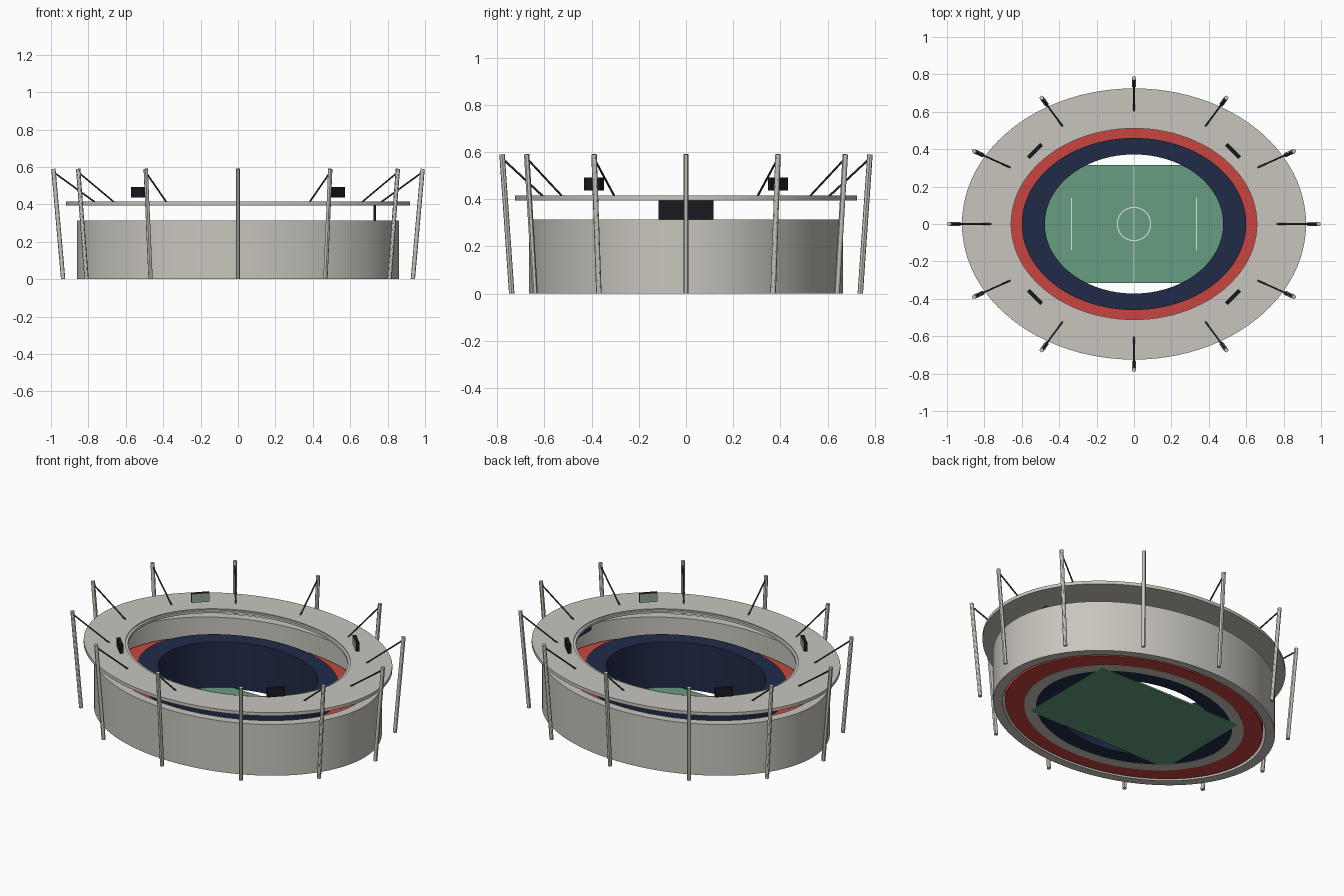
import bpy, bmesh, math
from mathutils import Vector, Matrix

if "Cube" in bpy.data.objects:
    bpy.data.objects.remove(bpy.data.objects["Cube"])

def mat(name, r, g, b):
    m = bpy.data.materials.new(name)
    m.diffuse_color = (r, g, b, 1)
    m.use_nodes = True
    m.node_tree.nodes["Principled BSDF"].inputs["Base Color"].default_value = m.diffuse_color
    return m

CONCRETE = mat("concrete", .58, .56, .51)
RED = mat("red_seats", .58, .06, .05)
NAVY = mat("navy_seats", .015, .024, .066)
GREEN = mat("grass", .135, .335, .22)
WHITE = mat("line_paint", .75, .77, .72)
STEEL = mat("cable_steel", .05, .06, .075)
BLACK = mat("black_casing", .009, .009, .014)
LAMP = mat("lamp_face", .32, .37, .32)
SCREEN = mat("screen_blue", .015, .03, .10)

def finish(name, bm, *mats, smooth=True):
    bmesh.ops.recalc_face_normals(bm, faces=bm.faces)
    me = bpy.data.meshes.new(name)
    bm.to_mesh(me)
    bm.free()
    for m in mats:
        me.materials.append(m)
    if smooth:
        me.shade_smooth()
        me.set_sharp_from_angle(angle=math.radians(30))
    ob = bpy.data.objects.new(name, me)
    bpy.context.collection.objects.link(ob)
    return ob

def ring(name, outer, inner, z0, z1, m, n=96):
    """Elliptical ring with a rectangular section."""
    bm = bmesh.new()
    loops = []
    for (a, b), z in ((outer, z0), (outer, z1), (inner, z1), (inner, z0)):
        loops.append([bm.verts.new((a * math.cos(2 * math.pi * i / n),
                                    b * math.sin(2 * math.pi * i / n), z)) for i in range(n)])
    for k in range(4):
        p, q = loops[k], loops[(k + 1) % 4]
        for i in range(n):
            j = (i + 1) % n
            bm.faces.new((p[i], p[j], q[j], q[i]))
    return finish(name, bm, m)

def box(name, centre, size, *mats, turn=0):
    """Box; a second material goes on its local -x face."""
    bm = bmesh.new()
    bmesh.ops.create_cube(bm, size=1, matrix=Matrix.Diagonal((*size, 1)))
    bm.normal_update()
    if len(mats) > 1:
        for f in bm.faces:
            if f.normal.x < -.9:
                f.material_index = 1
    bm.transform(Matrix.Translation(centre) @ Matrix.Rotation(turn, 4, 'Z'))
    return finish(name, bm, *mats, smooth=False)

def rod(name, a, b, r, m, sides=12):
    a, b = Vector(a), Vector(b)
    d = b - a
    bm = bmesh.new()
    bmesh.ops.create_cone(bm, cap_ends=True, segments=sides, radius1=r, radius2=r, depth=d.length,
                          matrix=Matrix.Translation((a + b) / 2) @ d.to_track_quat('Z', 'Y').to_matrix().to_4x4())
    return finish(name, bm, m)

# Outer wall, seating tiers and foundation
ring("outer_wall", (.862, .665), (.805, .615), 0, .315, CONCRETE)
ring("red_tier", (.79, .602), (.60, .46), .002, .20, RED)
ring("navy_tier", (.60, .46), (.477, .372), .002, .29, NAVY)
ring("foundation_ring", (.67, .52), (.60, .46), 0, .0015, CONCRETE)

# Roof and its inner edge beam
ring("roof", (.92, .725), (.672, .526), .395, .415, CONCRETE)
ring("roof_edge_beam", (.672, .526), (.657, .511), .395, .409, CONCRETE)

# Pitch with markings
box("pitch", (0, 0, .005), (.99, .63, .01), GREEN)
box("halfway_line", (0, 0, .011), (.007, .63, .003), WHITE)
for s in (-1, 1):
    box("box_line", (s * .335, 0, .011), (.005, .28, .003), WHITE)
ring("centre_circle", (.092, .092), (.086, .086), .0095, .0125, WHITE, 48)

# Leaning masts with stay cables
for i in range(12):
    c, s = math.cos(i * math.pi / 6), math.sin(i * math.pi / 6)
    rod("mast", (.935 * c, .738 * s, .001), (.987 * c, .779 * s, .59), .0115, CONCRETE)
    rod("stay_cable", (.983 * c, .775 * s, .57), (.765 * c, .605 * s, .412), .0045, STEEL, 8)

# Floodlights on the roof, lamp faces inwards
for sx in (-1, 1):
    for sy in (-1, 1):
        box("floodlight", (sx * .53, sy * .39, .465), (.02, .1, .055), BLACK, LAMP,
            turn=math.atan2(sy, sx))

# Scoreboard under the roof at one end
box("scoreboard", (.732, 0, .355), (.014, .235, .08), BLACK, SCREEN)
